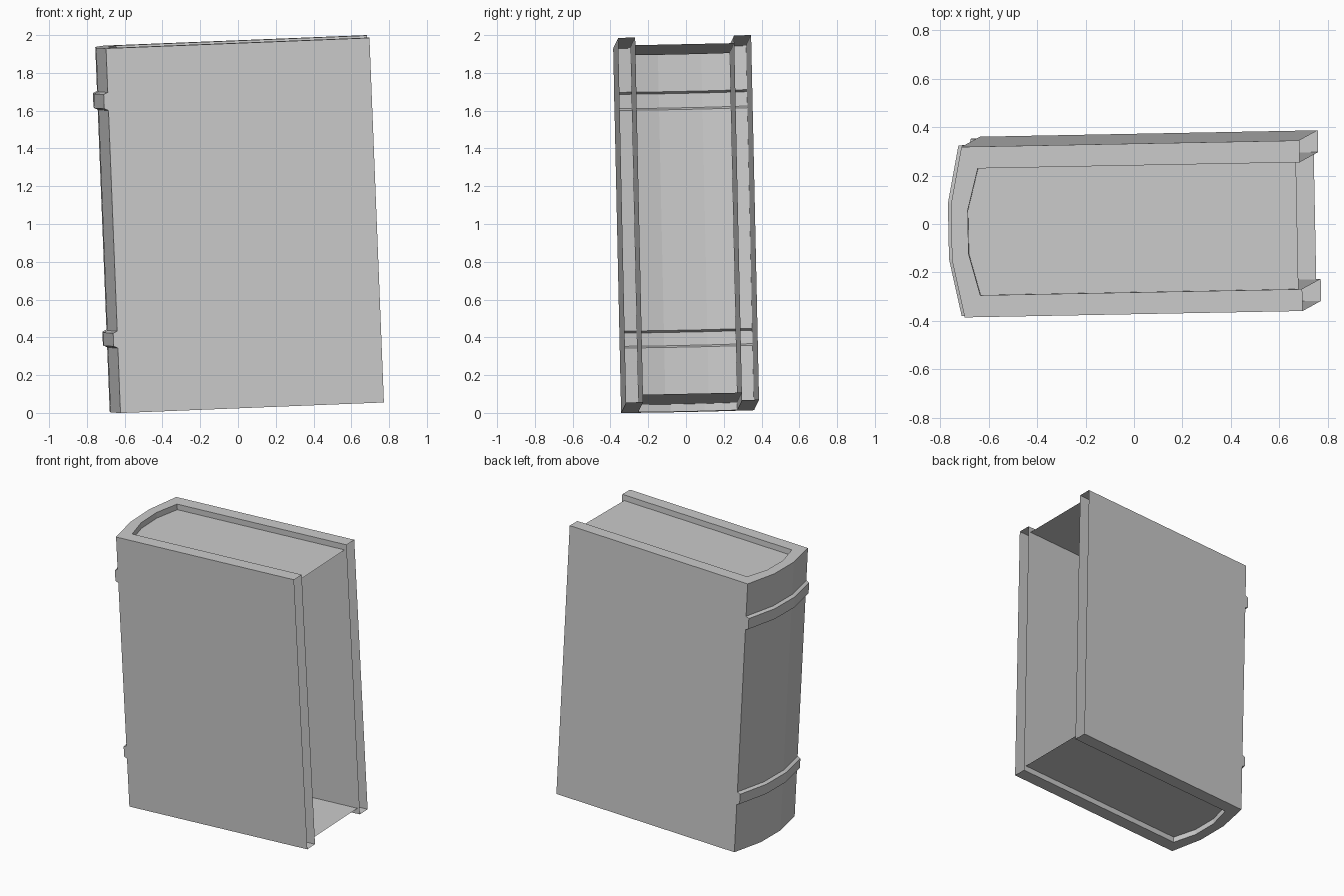
import bpy, bmesh, math
from mathutils import Euler, Vector

if "Cube" in bpy.data.objects:
    bpy.data.objects.remove(bpy.data.objects["Cube"])

H = 0.966            # half height of the cover
FORE = 0.728         # fore-edge x of the cover
RECESS = 0.04        # depth of the page surface below the rim
BULGE = 0.022        # how far the spine bands stand out

# Cross-sections from the front fore-edge round the spine to the back fore-edge
def section(corner_x, mid_x, half, mid_y, fore=FORE):
    front = [(fore, -half), (corner_x, -half), (mid_x, -mid_y)]
    return front + [(x, -y) for x, y in reversed(front)]

OUTER = section(-0.668, -0.716, 0.352, 0.115)
INNER = section(-0.602, -0.647, 0.262, 0.09)
PAGE = section(-0.602, -0.647, 0.262, 0.09, FORE - 0.017)

ROT = Euler((0.021, -0.040, 0.019))
LOC = Vector((0, 0, 0.9985))


def ring(bm, pts, z, push=0.0):
    """Row of vertices; the spine points are pushed outwards for a band."""
    return [bm.verts.new((x - (push if x < 0 else 0), y, z)) for x, y in pts]


def strip(bm, a, b, skip=()):
    for i in range(len(a) - 1):
        if i not in skip:
            bm.faces.new((a[i], a[i + 1], b[i + 1], b[i]))


def finish(bm, name):
    bmesh.ops.recalc_face_normals(bm, faces=bm.faces)
    me = bpy.data.meshes.new(name)
    bm.to_mesh(me)
    bm.free()
    ob = bpy.data.objects.new(name, me)
    ob.rotation_euler = ROT
    ob.location = LOC
    bpy.context.collection.objects.link(ob)
    return ob


# Cover: outer skin with two raised spine bands
bm = bmesh.new()
levels = [(-H, 0)]
for lo, hi in ((-0.622, -0.532), (0.637, 0.733)):
    levels += [(lo, 0), (lo + 0.01, BULGE), (hi - 0.01, BULGE), (hi, 0)]
levels.append((H, 0))
rows = [ring(bm, OUTER, z, p) for z, p in levels]
for a, b in zip(rows, rows[1:]):
    strip(bm, a, b)

# Cover: rims, recess walls and inner board faces (fore-edge left open)
inner = []
for s, outer_row in ((-1, rows[0]), (1, rows[-1])):
    rim = ring(bm, INNER, s * H)
    low = ring(bm, INNER, s * (H - RECESS))
    strip(bm, outer_row, rim)
    strip(bm, rim, low)
    inner.append(low)
strip(bm, inner[0], inner[1], skip=(1, 2, 3))
bmesh.ops.dissolve_limit(bm, angle_limit=math.radians(1), verts=bm.verts, edges=bm.edges)
finish(bm, "book_cover")

# Page surfaces at top and bottom
for name, s in (("pages_top", 1), ("pages_bottom", -1)):
    bm = bmesh.new()
    f = bm.faces.new(ring(bm, PAGE, s * (H - RECESS)))
    ob = finish(bm, name)
    if ob.data.polygons[0].normal.z * s < 0:
        ob.data.flip_normals()
